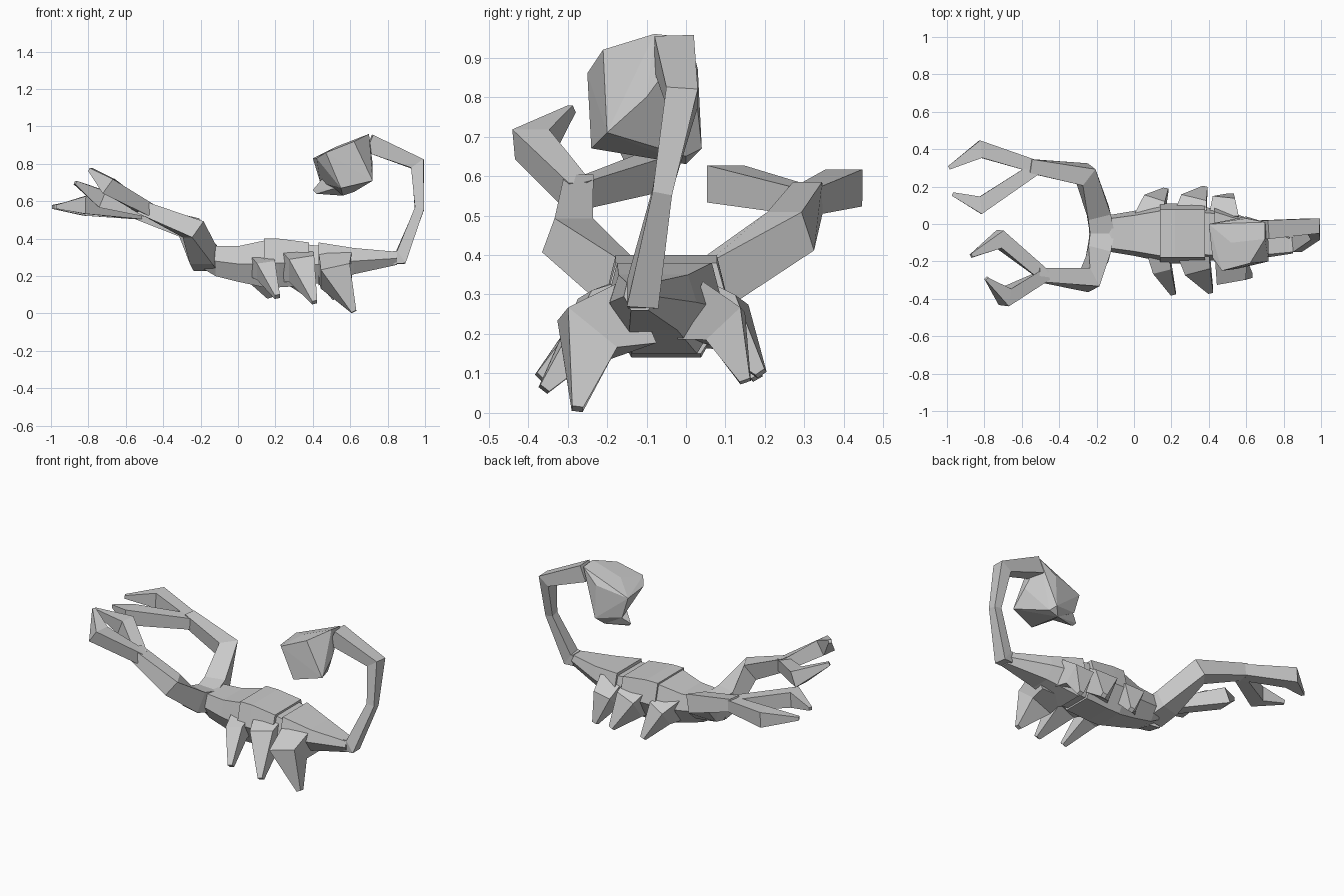
import bpy, bmesh
from mathutils import Vector

cube = bpy.data.objects.get("Cube")
if cube:
    bpy.data.objects.remove(cube, do_unlink=True)

shell = bpy.data.materials.new("shell_grey")
shell.use_nodes = True
grey = (.6, .6, .6, 1)
shell.diffuse_color = grey
shell.node_tree.nodes["Principled BSDF"].inputs["Base Color"].default_value = grey

MIDLINE = -.05
SIDE_AXIS = Vector((0, 1, 0))
LENGTH_AXIS = Vector((1, 0, 0))
UP = Vector((0, 0, 1))


def finish(name, bm):
    """Turn a bmesh into a named, flat-shaded object."""
    bmesh.ops.recalc_face_normals(bm, faces=bm.faces)
    mesh = bpy.data.meshes.new(name)
    bm.to_mesh(mesh)
    bm.free()
    mesh.materials.append(shell)
    obj = bpy.data.objects.new(name, mesh)
    bpy.context.collection.objects.link(obj)


def loft(name, rings):
    """Skin equal-sized point rings and cap both ends."""
    bm = bmesh.new()
    loops = [[bm.verts.new(point) for point in ring] for ring in rings]
    for near, far in zip(loops, loops[1:]):
        for i in range(len(near)):
            bm.faces.new((near[i - 1], near[i], far[i], far[i - 1]))
    bm.faces.new(loops[0])
    bm.faces.new(loops[-1])
    finish(name, bm)


def limb(name, path, sizes, across=None):
    """Square-section limb along a path, with a half thickness at each point."""
    path = [Vector(point) for point in path]
    rings = []
    for i, (point, size) in enumerate(zip(path, sizes)):
        before = (point - path[max(i - 1, 0)]).normalized()
        after = (path[min(i + 1, len(path) - 1)] - point).normalized()
        along = (before + after).normalized()
        side = across if across else along.cross(UP)
        side = (side - along * side.dot(along)).normalized() * size
        rise = side.cross(along)
        rings.append([point + side + rise, point - side + rise,
                      point - side - rise, point + side - rise])
    loft(name, rings)


def hull(name, points):
    """Faceted solid wrapped round a few corner points."""
    bm = bmesh.new()
    for point in points:
        bm.verts.new(point)
    bmesh.ops.convex_hull(bm, input=bm.verts)
    finish(name, bm)


def plate(name, stations):
    """Six-sided body plate: x, half width, top and bottom at each station."""
    rings = []
    for x, wide, top, low in stations:
        y = MIDLINE - max(0, x - .4) * .15
        middle = (top + low) / 2
        roof, belly = wide * .8, wide * .55
        rings.append([(x, y - roof, top), (x, y + roof, top), (x, y + wide, middle),
                      (x, y + belly, low), (x, y - belly, low), (x, y - wide, middle)])
    loft(name, rings)


# Body plates
plate("head_plate", [(-.24, .08, .32, .27), (-.12, .1, .36, .2),
                     (0, .12, .36, .17), (.14, .15, .39, .14)])
plate("middle_plate", [(.14, .16, .4, .14), (.22, .16, .4, .14), (.38, .16, .38, .15)])
plate("plate_joint", [(.36, .14, .37, .16), (.45, .14, .36, .16)])
plate("rear_plate", [(.43, .15, .38, .15), (.62, .11, .35, .21), (.85, .04, .33, .26)])

# Curled tail, bulb and stinger
limb("tail", [(.83, -.11, .3), (.87, -.11, .3), (.97, -.06, .56), (.96, -.01, .8), (.7, -.03, .91)],
     (.035, .04, .025, .04, .05), SIDE_AXIS)
hull("tail_bulb", [(.4, 0, .83), (.42, -.18, .83), (.47, -.25, .86), (.62, -.21, .92),
                   (.7, -.08, .96), (.7, .01, .95), (.72, -.2, .71), (.72, -.1, .8),
                   (.62, 0, .65), (.56, 0, .63), (.6, .04, .67), (.6, .03, .87),
                   (.44, 0, .7), (.55, -.24, .67), (.52, -.1, .89)])
hull("stinger", [(.45, -.06, .72), (.45, 0, .7), (.4, -.03, .66), (.42, -.04, .64),
                 (.56, 0, .63), (.52, -.1, .67)])


# Arms, each with a two-fingered claw
def arm(label, side, elbow, wrist, fingers):
    elbow, wrist = Vector(elbow), Vector(wrist)
    root = Vector((-.17, MIDLINE, .29))
    shoulder = root + Vector((-.02, side * .11, .03))
    limb(label + "_arm", [root, shoulder, elbow, wrist], (.065, .062, .055, .037))
    palm = wrist.lerp(elbow, .15)
    for finger, (knuckle, tip) in fingers.items():
        limb(label + "_" + finger + "_finger", [palm, knuckle, tip], (.034, .047, .01))


arm("left", 1, (-.26, .265, .46), (-.56, .31, .55),
    {"outer": ((-.82, .4, .57), (-.99, .3, .57)),
     "inner": ((-.82, .1, .58), (-.97, .16, .57))})
arm("right", -1, (-.24, -.3, .45), (-.52, -.27, .57),
    {"outer": ((-.69, -.39, .68), (-.79, -.29, .77)),
     "inner": ((-.72, -.08, .61), (-.87, -.17, .7))})


# Tapered legs: x of hip, knee and foot, bulk of hip and knee, reach and foot height
def leg(label, side, xs, bulks, knee_reach, knee_height, foot_reach, foot_height):
    reaches = (.06, knee_reach, foot_reach)
    heights = (.26, knee_height, foot_height)
    path = [(x, MIDLINE + side * reach, z) for x, reach, z in zip(xs, reaches, heights)]
    limb(label + "_leg", path, (*bulks, .014), LENGTH_AXIS)


leg("right_front", -1, (.12, .15, .21), (.06, .05), .18, .23, .32, .09)
leg("right_middle", -1, (.31, .34, .41), (.09, .07), .17, .24, .31, .06)
leg("right_rear", -1, (.52, .52, .62), (.09, .08), .2, .2, .225, .01)
leg("left_front", 1, (.07, .11, .17), (.07, .06), .15, .23, .23, .09)
leg("left_middle", 1, (.3, .32, .38), (.09, .07), .15, .23, .24, .1)
leg("left_rear", 1, (.48, .48, .52), (.08, .06), .15, .22, .2, .08)
